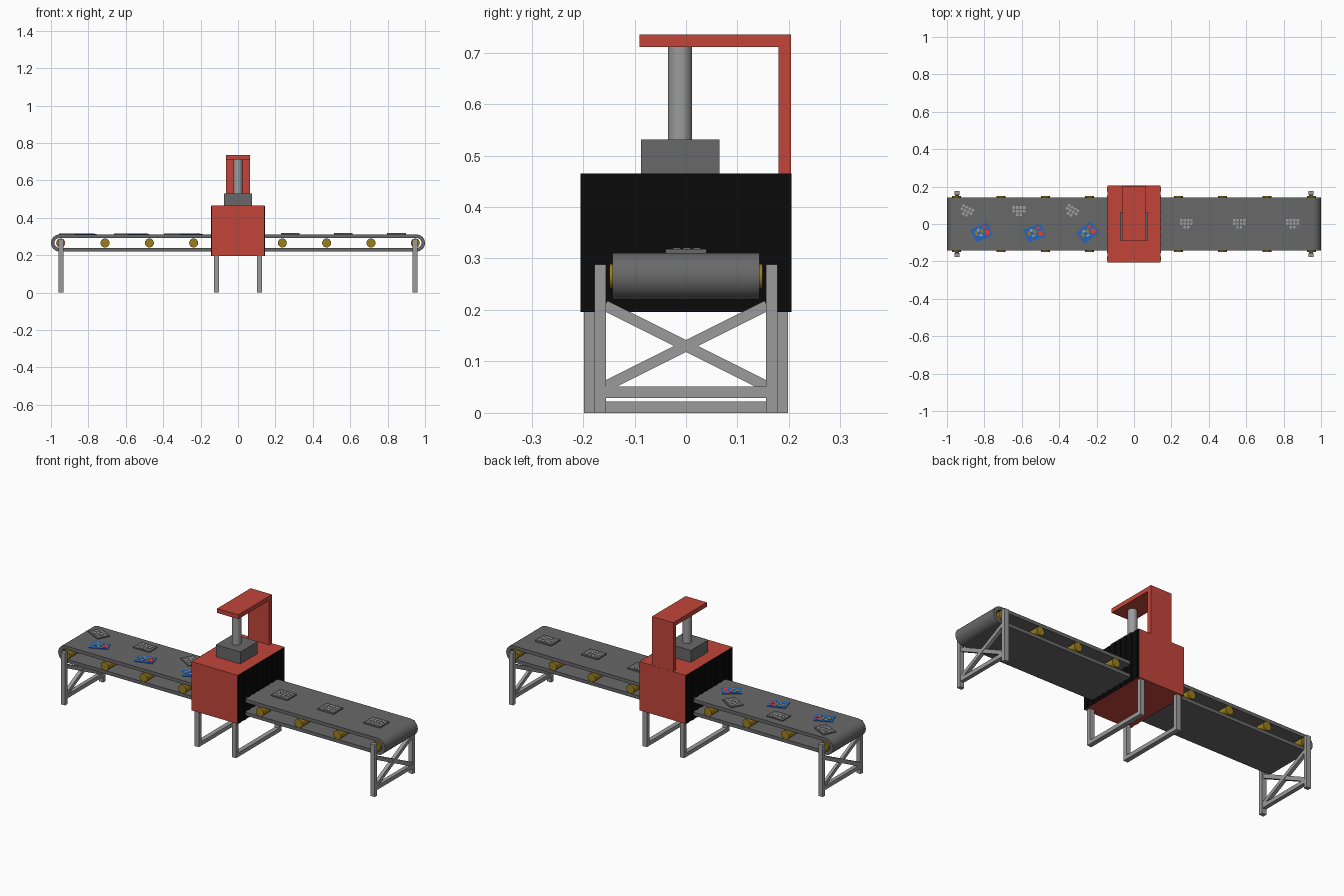
import bpy, bmesh, math
from mathutils import Matrix, Vector

if "Cube" in bpy.data.objects:
    bpy.data.objects.remove(bpy.data.objects["Cube"])


def material(name, rgb):
    m = bpy.data.materials.new(name)
    m.diffuse_color = (*rgb, 1)
    m.use_nodes = True
    m.node_tree.nodes["Principled BSDF"].inputs["Base Color"].default_value = m.diffuse_color
    return m


RED = material("red paint", (0.54, 0.06, 0.042))
DARK = material("belt grey", (0.14, 0.14, 0.14))
STEEL = material("steel grey", (0.33, 0.33, 0.33))
GOLD = material("roller gold", (0.33, 0.21, 0.012))
BLACK = material("curtain black", (0.003, 0.003, 0.003))
BLUE = material("toy blue", (0.02, 0.13, 0.5))
BRIGHT = material("bright red", (0.75, 0.05, 0.03))
LIGHT = material("key grey", (0.36, 0.36, 0.36))


def finish(name, bm, *mats, smooth=False):
    bmesh.ops.recalc_face_normals(bm, faces=bm.faces)
    me = bpy.data.meshes.new(name)
    bm.to_mesh(me)
    bm.free()
    ob = bpy.data.objects.new(name, me)
    bpy.context.collection.objects.link(ob)
    for m in mats:
        me.materials.append(m)
    if smooth:
        bpy.ops.object.select_all(action='DESELECT')
        ob.select_set(True)
        bpy.context.view_layer.objects.active = ob
        bpy.ops.object.shade_smooth_by_angle(angle=math.radians(40))
    return ob


def add_box(bm, x0, x1, y0, y1, z0, z1, mat=0, xf=Matrix()):
    m = Matrix.Translation(((x0 + x1) / 2, (y0 + y1) / 2, (z0 + z1) / 2))
    m = xf @ m @ Matrix.Diagonal((x1 - x0, y1 - y0, z1 - z0, 1))
    verts = bmesh.ops.create_cube(bm, size=1, matrix=m)['verts']
    for f in {f for v in verts for f in v.link_faces}:
        f.material_index = mat


def box(name, mat, *dims):
    bm = bmesh.new()
    add_box(bm, *dims)
    return finish(name, bm, mat)


def cylinder(name, mat, r, length, matrix, seg=32):
    bm = bmesh.new()
    bmesh.ops.create_cone(bm, cap_ends=True, segments=seg, radius1=r, radius2=r,
                          depth=length, matrix=matrix)
    return finish(name, bm, mat, smooth=True)


# Conveyor belt: a hollow rounded loop
ZC, R, T, W = 0.2655, 0.0455, 0.019, 0.143


def loop_points(r):
    pts = []
    for side in (1, -1):
        for i in range(17):
            a = math.pi * i / 16 - math.pi / 2 + (0 if side > 0 else math.pi)
            pts.append((side * (1 - R) + r * math.cos(a), ZC + r * math.sin(a)))
    return pts


bm = bmesh.new()
rings = [[bm.verts.new((x, y, z)) for x, z in loop_points(r)]
         for r, y in ((R, -W), (R, W), (R - T, W), (R - T, -W))]
n = len(rings[0])
for k in range(4):
    a, b = rings[k], rings[(k + 1) % 4]
    for i in range(n):
        j = (i + 1) % n
        bm.faces.new((a[i], a[j], b[j], b[i]))
finish("conveyor_belt", bm, DARK, smooth=True)

# Rollers
for i in range(-4, 5):
    if i:
        cylinder(f"roller_{i + 5}", GOLD, 0.024, 0.298,
                 Matrix.Translation((i * 0.237, 0, ZC)) @ Matrix.Rotation(math.pi / 2, 4, 'X'))

# End stands: two legs, a low bar and a cross brace
for side, label in ((-1, "left"), (1, "right")):
    bm = bmesh.new()
    xc = side * 0.947
    for s in (-1, 1):
        add_box(bm, xc - 0.013, xc + 0.013, s * 0.1665 - 0.0108, s * 0.1665 + 0.0108, 0, 0.288)
    add_box(bm, xc - 0.011, xc + 0.011, -0.158, 0.158, 0.029, 0.051)
    angle = math.atan2(0.155, 0.31)
    for s in (-1, 1):
        xf = Matrix.Translation((xc, 0, 0.13)) @ Matrix.Rotation(s * angle, 4, 'X')
        add_box(bm, -0.009 - s * 0.001, 0.009 + s * 0.001, -0.176, 0.176, -0.0105, 0.0105, 0, xf)
    finish(f"{label}_end_stand", bm, STEEL)

    # U-shaped frame under the machine housing
    bm = bmesh.new()
    xc = side * 0.114
    for s in (-1, 1):
        add_box(bm, xc - 0.013, xc + 0.013, s * 0.1875 - 0.011, s * 0.1875 + 0.011, 0, 0.2)
    add_box(bm, xc - 0.013, xc + 0.013, -0.177, 0.177, 0, 0.022)
    finish(f"{label}_housing_stand", bm, STEEL)

# Machine housing with black end faces
house = box("housing", RED, -0.142, 0.142, -0.205, 0.205, 0.196, 0.465)
house.data.materials.append(BLACK)
for p in house.data.polygons:
    p.material_index = int(abs(p.normal.x) > 0.5)

# Strip curtains on both ends
for side, label in ((-1, "left"), (1, "right")):
    bm = bmesh.new()
    for i in range(0, 20, 2):
        y = -0.195 + i * 0.0205
        add_box(bm, side * 0.143 - 0.0015, side * 0.143 + 0.0015, y, y + 0.0205, 0.196, 0.464)
    finish(f"{label}_strip_curtain", bm, BLACK)

# Press on top of the housing
box("press_block", DARK, -0.075, 0.075, -0.087, 0.065, 0.464, 0.531)
cylinder("press_piston", STEEL, 0.0235, 0.184,
         Matrix.Translation((0, -0.0115, 0.621)))
bm = bmesh.new()
profile = [(0.204, 0.464), (0.204, 0.735), (-0.09, 0.735), (-0.09, 0.711), (0.18, 0.711), (0.18, 0.464)]
face = bm.faces.new([bm.verts.new((-0.065, y, z)) for y, z in profile])
ext = bmesh.ops.extrude_face_region(bm, geom=[face])['geom']
bmesh.ops.translate(bm, verts=[v for v in ext if isinstance(v, bmesh.types.BMVert)], vec=(0.13, 0, 0))
finish("press_bracket", bm, RED)


# Items on the belt
TOP = ZC + R


def place(x, y, deg):
    return Matrix.Translation((x, y, TOP)) @ Matrix.Rotation(math.radians(deg), 4, 'Z')


def keypad_board(name, x, y, deg, w, d, h):
    bm = bmesh.new()
    xf = place(x, y, deg)
    add_box(bm, -w / 2, w / 2, -d / 2, d / 2, -0.001, h, 0, xf)
    for row, cols in enumerate(((0, 1, 2, 3), (0, 1, 2, 3), (1, 2))):
        for c in cols:
            kx, ky = -0.028 + c * 0.0185, 0.021 - row * 0.0195
            add_box(bm, kx - 0.0065, kx + 0.0065, ky - 0.007, ky + 0.007, h - 0.001, h + 0.0015, 1, xf)
    finish(name, bm, DARK, LIGHT)


for i, x in enumerate((0.28, 0.563, 0.847)):
    keypad_board(f"finished_board_{i + 1}", x, 0, 0, 0.1, 0.08, 0.0075)
for i, (x, deg) in enumerate(((-0.896, -27), (-0.614, 0), (-0.334, -32))):
    keypad_board(f"raw_board_{i + 1}", x, 0.067, deg, 0.1, 0.072, 0.005)

# Blue cards with small coloured pieces
for i, (x, y, deg) in enumerate(((-0.815, -0.045, 23), (-0.532, -0.048, 18), (-0.248, -0.046, 38))):
    bm = bmesh.new()
    xf = place(x, y, deg)
    add_box(bm, -0.049, 0.049, -0.037, 0.037, -0.001, 0.003, 0, xf)
    for px, py, w, d, m in ((0.03, -0.012, 0.024, 0.026, 1), (0.026, 0.02, 0.02, 0.012, 1),
                            (-0.028, 0.006, 0.014, 0.024, 2), (0.004, 0.006, 0.014, 0.022, 2),
                            (-0.012, 0.018, 0.014, 0.014, 3), (-0.008, -0.012, 0.016, 0.01, 3)):
        add_box(bm, px - w / 2, px + w / 2, py - d / 2, py + d / 2, 0.002, 0.0045, m, xf)
    finish(f"blue_card_{i + 1}", bm, BLUE, BRIGHT, GOLD, LIGHT)
